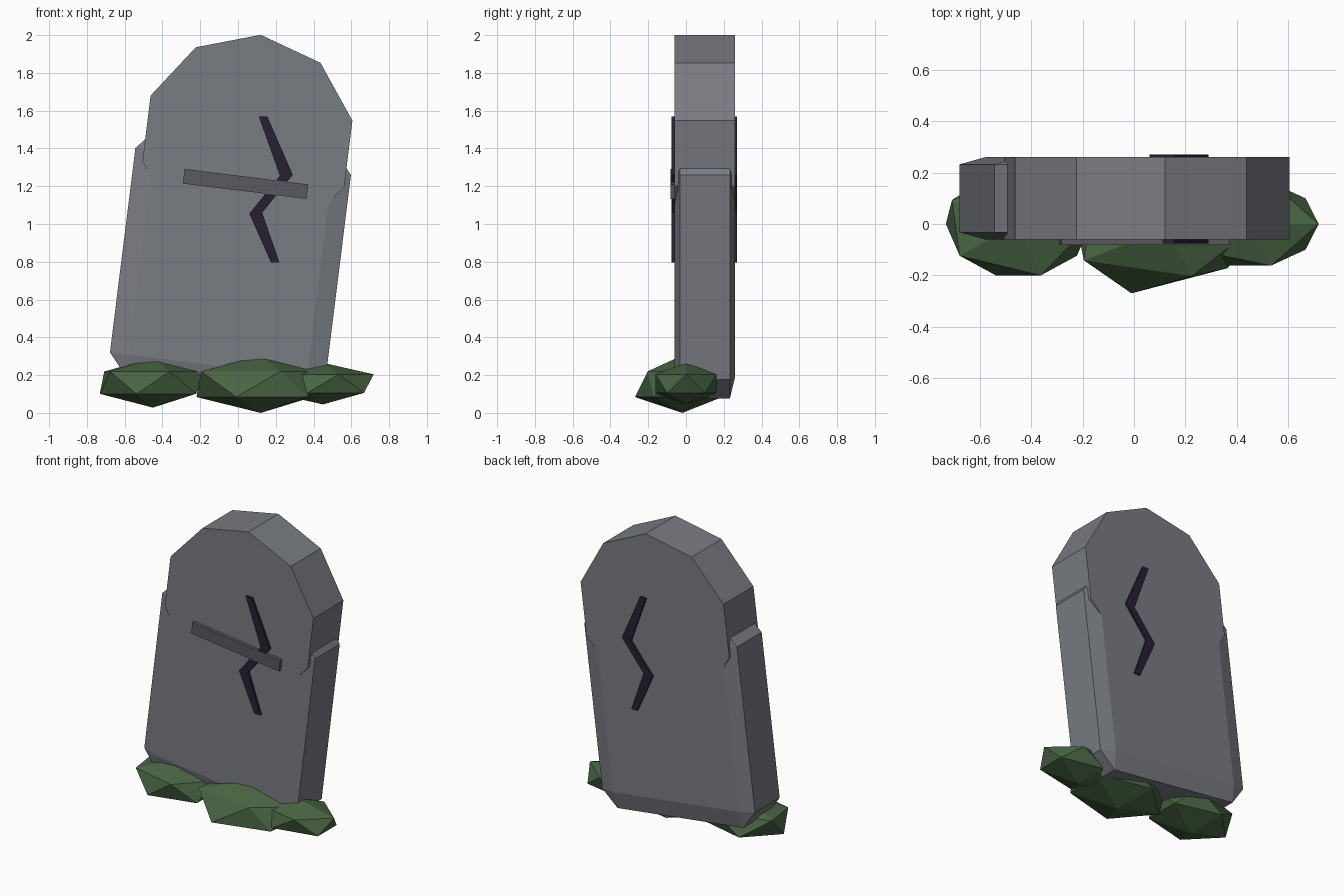
import bpy, bmesh
from math import radians, sin, cos, pi
from mathutils import Matrix, Vector

if "Cube" in bpy.data.objects:
    bpy.data.objects.remove(bpy.data.objects["Cube"])

TILT = radians(7.1)


def material(name, rgb):
    m = bpy.data.materials.new(name)
    m.diffuse_color = (*rgb, 1)
    m.use_nodes = True
    m.node_tree.nodes["Principled BSDF"].inputs["Base Color"].default_value = m.diffuse_color
    return m


STONE = material("stone", (0.19, 0.20, 0.225))
DARK = material("dark_crack", (0.018, 0.015, 0.03))
MOSS = material("moss", (0.065, 0.13, 0.055))


def finish(bm, name, mat):
    bmesh.ops.recalc_face_normals(bm, faces=bm.faces)
    me = bpy.data.meshes.new(name)
    bm.to_mesh(me)
    bm.free()
    me.materials.append(mat)
    ob = bpy.data.objects.new(name, me)
    bpy.context.collection.objects.link(ob)
    return ob


def prism(name, points, y0, y1, mat):
    """Outline in the xz plane, extruded along y."""
    bm = bmesh.new()
    face = bm.faces.new([bm.verts.new((x, y0, z)) for x, z in points])
    ext = bmesh.ops.extrude_face_region(bm, geom=[face])
    new = [v for v in ext["geom"] if isinstance(v, bmesh.types.BMVert)]
    bmesh.ops.translate(bm, verts=new, vec=(0, y1 - y0, 0))
    return finish(bm, name, mat)


def block(name, centre, size, bevel, mat):
    """Leaning box; bevel is a fraction of each dimension."""
    bm = bmesh.new()
    bmesh.ops.create_cube(bm, size=1)
    if bevel:
        bmesh.ops.bevel(bm, geom=bm.edges[:], offset=bevel, segments=1,
                        profile=0.5, affect='EDGES')
    bmesh.ops.scale(bm, vec=size, verts=bm.verts)
    ob = finish(bm, name, mat)
    ob.location = centre
    ob.rotation_euler.y = TILT
    return ob


def clump(name, centre, radii, nudges=()):
    """Squashed icosahedron; each nudge is (near point, offset)."""
    bm = bmesh.new()
    bmesh.ops.create_icosphere(bm, subdivisions=1, radius=1)
    bmesh.ops.scale(bm, vec=radii, verts=bm.verts)
    bmesh.ops.translate(bm, vec=centre, verts=bm.verts)
    for near, offset in nudges:
        v = min(bm.verts, key=lambda v: (v.co - Vector(near)).length)
        v.co += Vector(offset)
    return finish(bm, name, MOSS)


# Leaning slab with chamfered edges
block("slab", (-0.04, 0.10, 0.79), (1.15, 0.32, 1.32), 0.087, STONE)

# Rounded head: ten-sided disc leaning with the slab
angles = [pi / 2 - TILT + i * pi / 5 for i in range(10)]
prism("rounded_head", [(0.05 + 0.566 * cos(a), 1.44 + 0.566 * sin(a)) for a in angles],
      -0.06, 0.26, STONE)

# Zigzag crack showing on front and back
prism("crack", [(0.11, 1.57), (0.155, 1.57), (0.29, 1.26), (0.128, 1.06),
                (0.22, 0.795), (0.175, 0.795), (0.06, 1.055), (0.222, 1.255)],
      -0.076, 0.271, DARK)

# Raised strip across the front
block("front_strip", (0.04, -0.065, 1.212), (0.66, 0.035, 0.077), 0,
      material("strip_stone", (0.10, 0.10, 0.115)))

# Moss clumps along the base
clump("moss_left", (-0.45, 0, 0.16), (0.315, 0.235, 0.132),
      [((-0.68, 0.12, 0.21), (-0.03, -0.03, 0))])
clump("moss_centre", (0.12, -0.02, 0.152), (0.38, 0.25, 0.152),
      [((0.01, -0.23, 0.08), (-0.025, -0.037, 0)),
       ((0.22, -0.23, 0.22), (0, 0.03, 0)),
       ((-0.16, -0.15, 0.22), (-0.04, 0.01, 0)),
       ((0.40, -0.15, 0.08), (-0.03, -0.02, 0))])
clump("moss_right", (0.45, 0, 0.155), (0.30, 0.19, 0.11))
